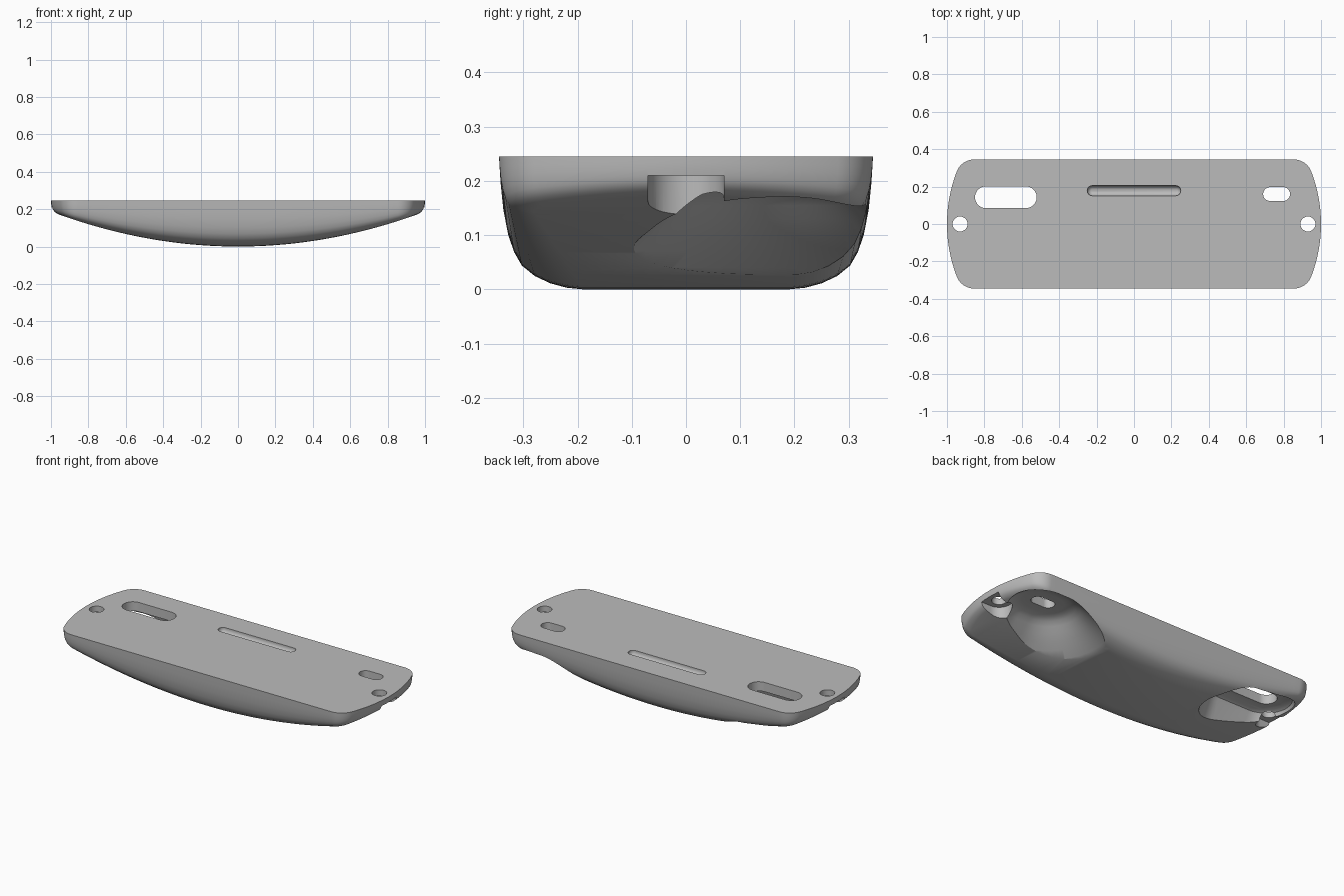
import bpy
import bmesh
from math import sin, cos, radians, pi, sqrt, atan2

if "Cube" in bpy.data.objects:
    bpy.data.objects.remove(bpy.data.objects["Cube"], do_unlink=True)

TOP, HALF_Y, CORNER = 0.245, 0.345, 0.1
END_R, END_X = 0.78, 0.22

grey = bpy.data.materials.new("plain grey")
grey.use_nodes = True
grey.diffuse_color = (0.5, 0.5, 0.5, 1)
grey.node_tree.nodes["Principled BSDF"].inputs["Base Color"].default_value = (0.5, 0.5, 0.5, 1)


def floor_z(x):
    return 0.187 * x * x


def make_object(name, bm):
    bmesh.ops.recalc_face_normals(bm, faces=bm.faces)
    mesh = bpy.data.meshes.new(name)
    bm.to_mesh(mesh)
    bm.free()
    obj = bpy.data.objects.new(name, mesh)
    bpy.context.collection.objects.link(obj)
    mesh.materials.append(grey)
    return obj


def bridge(bm, a, b):
    n = len(a)
    for i in range(n):
        j = (i + 1) % n
        bm.faces.new((a[i], a[j], b[j], b[i]))


def half_outline():
    """Back half of the plan, from +x to -x, as (x, y, normal x, normal y)."""
    cy = HALF_Y - CORNER
    cx = END_X + sqrt((END_R - CORNER) ** 2 - cy ** 2)
    meet = atan2(cy, cx - END_X)
    quarter = []
    for i in range(9):                       # shallow end arc
        a = meet * i / 8
        quarter.append((END_X + END_R * cos(a), END_R * sin(a), cos(a), sin(a)))
    for i in range(1, 13):                   # rounded corner
        a = meet + (pi / 2 - meet) * i / 12
        quarter.append((cx + CORNER * cos(a), cy + CORNER * sin(a), cos(a), sin(a)))
    for i in range(1, 25):                   # straight side
        quarter.append((cx * (1 - i / 24), HALF_Y, 0, 1))
    return quarter + [(-x, y, -nx, ny) for x, y, nx, ny in reversed(quarter[:-1])]


# Body: plan outline lofted down to a bowed underside, edge rounding shrinks at the ends
def build_body():
    bm = bmesh.new()
    half = half_outline()
    outline = half + [(x, -y, nx, -ny) for x, y, nx, ny in reversed(half[1:-1])]
    section = [(1, 0), (0.8, 0.003), (0.6, 0.008), (0.41, 0.017), (0.28, 0.028), (0.18, 0.042),
               (0.1, 0.066), (0.045, 0.095), (0.012, 0.125), (0, 0.155)]
    rings = []
    for frac, inset in section:
        ring = []
        for x, y, nx, ny in outline:
            d = inset * (TOP - floor_z(x)) / TOP
            px, py = x - nx * d, y - ny * d
            z = floor_z(px)
            ring.append(bm.verts.new((px, py, z + (TOP - z) * frac)))
        rings.append(ring)
    for a, b in zip(rings, rings[1:]):
        bridge(bm, a, b)
    bm.faces.new(rings[0])
    low, n, h = rings[-1], len(outline), len(half)
    for i in range(h - 1):                   # strips across the underside
        quad = [low[i], low[i + 1], low[(n - i - 1) % n], low[(n - i) % n]]
        bm.faces.new(list(dict.fromkeys(quad)))
    return make_object("body", bm)


# Cutter: stadium-shaped prism or flared bowl along x, from (z, radius) levels
def stadium(name, x, y, half_len, levels, steps=24):
    bm = bmesh.new()
    rings = []
    for z, r in levels:
        ring = []
        for side in (1, -1):
            for i in range(steps + 1):
                if half_len == 0 and i == steps:
                    continue
                a = -pi / 2 + pi * i / steps
                ring.append(bm.verts.new((x + side * (half_len + r * cos(a)),
                                          y + side * r * sin(a), z)))
        rings.append(ring)
    for a, b in zip(rings, rings[1:]):
        bridge(bm, a, b)
    bm.faces.new(rings[0])
    bm.faces.new(rings[-1])
    obj = make_object(name, bm)
    obj.hide_render = True
    return obj


body = build_body()
cutters = [
    # Flared scoop under the small slot
    stadium("small_scoop", 0.7625, 0.16, 0.035,
            [(-0.02, 0.47), (0.02, 0.36), (0.04, 0.325), (0.07, 0.28), (0.1, 0.238), (0.13, 0.2),
             (0.155, 0.172), (0.175, 0.148), (0.187, 0.12), (0.192, 0.085)], 32),
    # Steeper recess under the large slot
    stadium("large_recess", -0.685, 0.143, 0.105,
            [(-0.02, 0.215), (0.06, 0.185), (0.16, 0.15), (0.18, 0.14), (0.19, 0.12)]),
    stadium("small_slot", 0.7625, 0.16, 0.035, [(0.1, 0.037), (0.3, 0.037)]),
    stadium("large_slot", -0.685, 0.143, 0.107, [(0.1, 0.058), (0.3, 0.058)]),
    # Shallow round-bottomed groove on the top
    stadium("groove", 0, 0.178, 0.223,
            [(0.3, 0.027), (0.24, 0.027)] +
            [(0.24 - 0.027 * sin(radians(a)), 0.027 * cos(radians(a))) for a in range(15, 90, 15)]),
]
# Screw holes with counterbores open to the ends
for side, label in ((1, "left"), (-1, "right")):
    cutters.append(stadium(label + "_counterbore", side * 0.99, 0, 0.06, [(-0.05, 0.07), (0.21, 0.07)]))
    cutters.append(stadium(label + "_screw_hole", side * 0.93, 0, 0, [(0.1, 0.04), (0.3, 0.04)]))

bpy.context.view_layer.objects.active = body
for cutter in cutters:
    mod = body.modifiers.new(cutter.name, "BOOLEAN")
    mod.operation = "DIFFERENCE"
    mod.solver = "EXACT"
    mod.object = cutter
    bpy.ops.object.modifier_apply(modifier=mod.name)
    bpy.data.objects.remove(cutter, do_unlink=True)

for obj in bpy.context.selected_objects:
    obj.select_set(False)
body.select_set(True)
bpy.ops.object.shade_smooth_by_angle(angle=radians(30))
